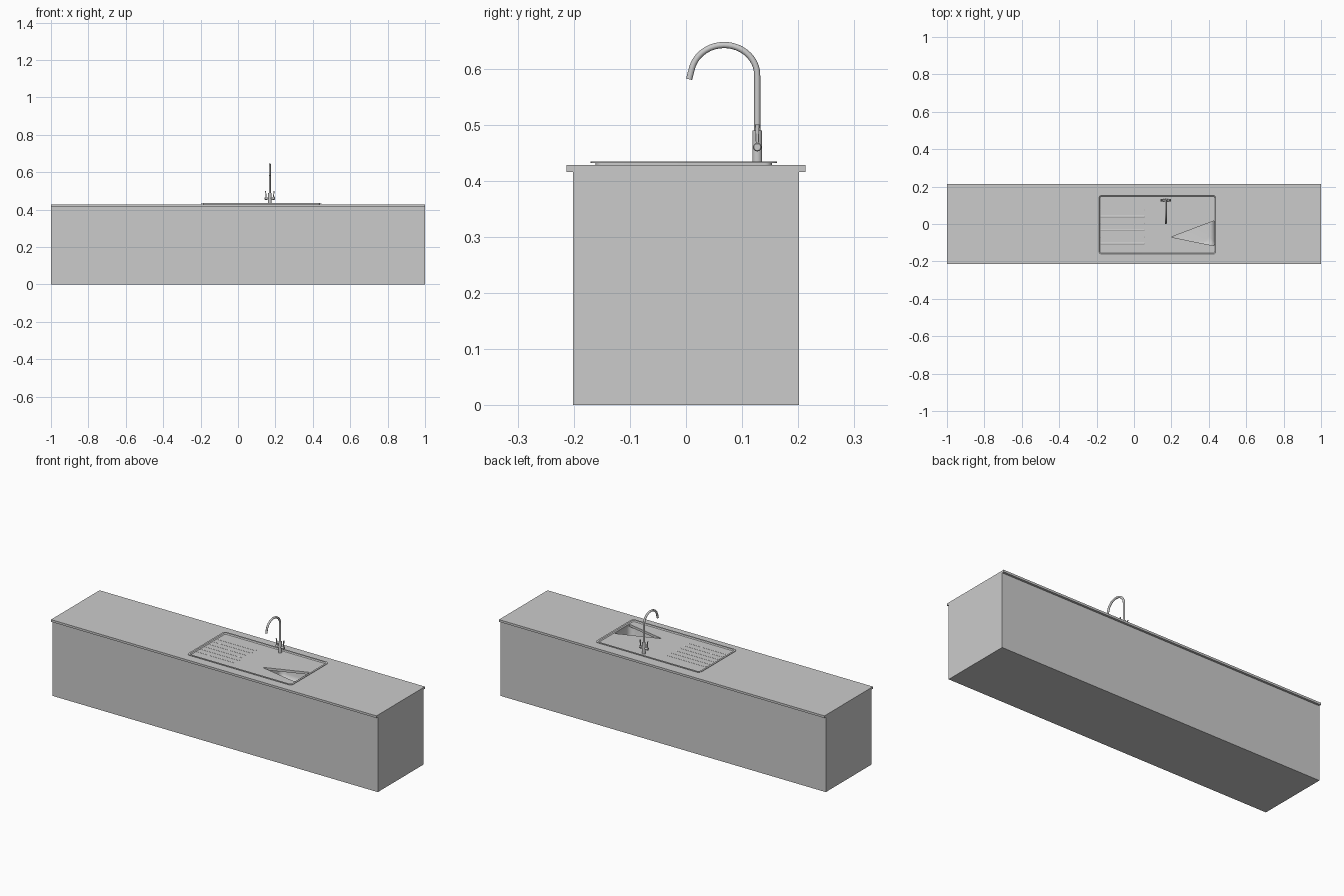
import bpy, bmesh, math
from mathutils import Vector

if "Cube" in bpy.data.objects:
    bpy.data.objects.remove(bpy.data.objects["Cube"])


def finish(bm, name, smooth=False):
    bmesh.ops.recalc_face_normals(bm, faces=bm.faces[:])
    me = bpy.data.meshes.new(name)
    bm.to_mesh(me)
    bm.free()
    ob = bpy.data.objects.new(name, me)
    bpy.context.collection.objects.link(ob)
    bpy.ops.object.select_all(action='DESELECT')
    bpy.context.view_layer.objects.active = ob
    ob.select_set(True)
    if smooth:
        bpy.ops.object.shade_smooth_by_angle(angle=math.radians(35))
    return ob


def loft(name, loops, cap_start=True, cap_end=True, smooth=False):
    bm = bmesh.new()
    rings = [[bm.verts.new(p) for p in loop] for loop in loops]
    n = len(rings[0])
    for a, b in zip(rings, rings[1:]):
        for i in range(n):
            j = (i + 1) % n
            bm.faces.new((a[i], a[j], b[j], b[i]))
    if cap_start:
        bm.faces.new(rings[0])
    if cap_end:
        bm.faces.new(rings[-1])
    return finish(bm, name, smooth)


def rect(x0, x1, y0, y1, z, r=0.0, seg=5):
    if r == 0:
        return [(x0, y0, z), (x1, y0, z), (x1, y1, z), (x0, y1, z)]
    pts = []
    corners = ((x1 - r, y1 - r), (x0 + r, y1 - r), (x0 + r, y0 + r), (x1 - r, y0 + r))
    for k, (cx, cy) in enumerate(corners):
        for i in range(seg + 1):
            a = math.pi / 2 * (k + i / seg)
            pts.append((cx + r * math.cos(a), cy + r * math.sin(a), z))
    return pts


def box(name, x0, x1, y0, y1, z0, z1):
    return loft(name, [rect(x0, x1, y0, y1, z) for z in (z0, z1)])


def tube(name, path, radii, sides=20):
    """Round section swept along a path lying in a vertical plane."""
    path = [Vector(p) for p in path]
    loops = []
    for i, p in enumerate(path):
        t = (path[min(i + 1, len(path) - 1)] - path[max(i - 1, 0)]).normalized()
        u = Vector((0, 1, 0)) if abs(t.x) > 0.9 else Vector((1, 0, 0))
        v = t.cross(u).normalized()
        loops.append([p + radii[i] * (math.cos(a) * u + math.sin(a) * v)
                      for a in (2 * math.pi * k / sides for k in range(sides))])
    return loft(name, loops, smooth=True)


def cut(target, cutter):
    mod = target.modifiers.new("opening", 'BOOLEAN')
    mod.operation = 'DIFFERENCE'
    mod.solver = 'EXACT'
    mod.object = cutter
    bpy.context.view_layer.objects.active = target
    bpy.ops.object.modifier_apply(modifier=mod.name)


# Cabinet and overhanging countertop
cabinet = box("cabinet", -1, 1, -0.201, 0.201, 0, 0.416)
countertop = box("countertop", -1, 1, -0.213, 0.213, 0.416, 0.428)

# Sink deck: stepped raised rim around a shallow recess
X0, X1, Y0, Y1 = -0.197, 0.447, -0.170, 0.162
profile = [(0.009, 0.427), (0.009, 0.432), (0, 0.432), (0, 0.434),
           (0.010, 0.434), (0.015, 0.4292)]
deck = loft("sink_deck", [rect(X0 + d, X1 - d, Y0 + d, Y1 - d, z, 0.018 - d * 0.6)
                          for d, z in profile], smooth=True)

# Wedge-shaped opening over the bowl, and room for the bowl in the cabinet
wedge = [(0.198, -0.070), (0.427, -0.116), (0.430, -0.105),
         (0.430, 0.005), (0.427, 0.016)]
wedge_cutter = loft("wedge_cutter", [[(x, y, z) for x, y in wedge] for z in (0.40, 0.45)])
bowl_cutter = box("bowl_cutter", 0.17, 0.44, -0.14, 0.13, 0.29, 0.45)
for part in (countertop, deck):
    cut(part, wedge_cutter)
cut(cabinet, bowl_cutter)
for helper in (wedge_cutter, bowl_cutter):
    bpy.data.objects.remove(helper)

# Bowl with tapered walls and a rounded floor edge
loft("sink_bowl", [rect(0.18 + d, 0.433 - d, -0.13 + d, 0.12 - d, z, 0.03)
                   for d, z in ((0, 0.416), (0.010, 0.33), (0.014, 0.315),
                                (0.024, 0.305), (0.036, 0.302))],
     cap_start=False, smooth=True)

# Drainboard ridges
for i in range(6):
    y = 0.076 - i * 0.036
    loft(f"drain_ridge_{i + 1}",
         [rect(-0.181 + d, 0.058 - d, y - 0.005 + d, y + 0.005 - d, z, 0.0025, 3)
          for d, z in ((0, 0.429), (0, 0.4300), (0.002, 0.4312))])

# Tap body and swan-neck spout
TX, TY = 0.17, 0.127
tube("tap_base", [(TX, TY, 0.4285), (TX, TY, 0.490)], [0.0088] * 2)
neck = [(TX, TY, 0.485), (TX, TY, 0.54), (TX, TY, 0.585)]
R, CY, CZ = 0.059, 0.068, 0.588
for i in range(1, 21):
    a = math.radians(165 * i / 20)
    neck.append((TX, CY + R * math.cos(a), CZ + (R - 0.005) * math.sin(a)))
neck.append((TX, 0.0055, 0.581))
tube("tap_spout", neck, [0.0055] * len(neck))

# Mirrored tap handles: side stem, hub and upright lever
for s, side in ((-1, "left"), (1, "right")):
    tube(f"tap_stem_{side}", [(TX, TY, 0.460), (TX + s * 0.017, TY, 0.460)], [0.0055] * 2)
    tube(f"tap_hub_{side}", [(TX + s * d, TY, 0.460) for d in (0.015, 0.025, 0.027)],
         [0.0075, 0.0075, 0.006])
    loft(f"tap_lever_{side}",
         [rect(TX + s * c - w, TX + s * c + w, TY - h, TY + h, z, 0.0012, 3)
          for c, w, h, z in ((0.021, 0.003, 0.0025, 0.463), (0.021, 0.0025, 0.003, 0.482),
                             (0.023, 0.002, 0.0038, 0.500))], smooth=True)
